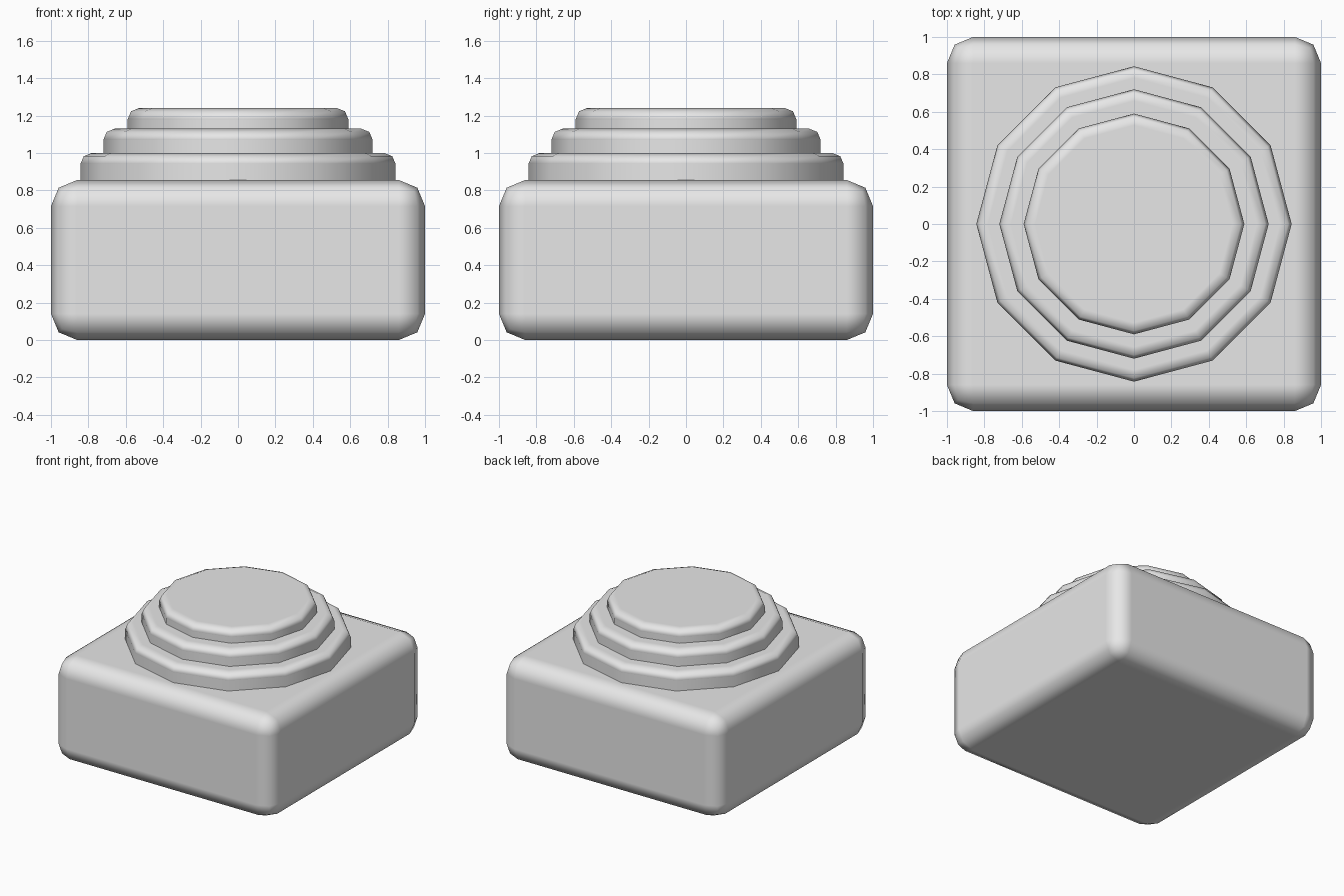
import bpy
import math

default_cube = bpy.data.objects.get("Cube")
if default_cube:
    bpy.data.objects.remove(default_cube, do_unlink=True)

# One plain grey for everything
grey = bpy.data.materials.new("light_grey")
grey.use_nodes = True
grey.diffuse_color = (0.8, 0.8, 0.8, 1)
grey.node_tree.nodes["Principled BSDF"].inputs["Base Color"].default_value = grey.diffuse_color


def finish(name, bevel_width):
    """Name the active object, colour it and round its sharp edges."""
    obj = bpy.context.object
    obj.name = name
    obj.data.materials.append(grey)
    bpy.ops.object.transform_apply(location=False, rotation=False, scale=True)
    bpy.ops.object.shade_smooth()
    bevel = obj.modifiers.new("rounded_edges", "BEVEL")
    bevel.width = bevel_width
    bevel.segments = 2
    bevel.limit_method = 'ANGLE'
    bevel.angle_limit = math.radians(40)
    bevel.harden_normals = True
    return obj


# Square base block
BASE_TOP = 0.855
bpy.ops.mesh.primitive_cube_add(size=1, location=(0, 0, BASE_TOP / 2))
bpy.context.object.scale = (2, 2, BASE_TOP)
finish("base_block", 0.14)

# Three stacked twelve-sided tiers, each sunk into the one below
SINK = 0.08
bottom = BASE_TOP
for name, radius, top in (("lower_tier", 0.843, 1.0),
                          ("middle_tier", 0.72, 1.13),
                          ("upper_tier", 0.59, 1.24)):
    low = bottom - SINK
    bpy.ops.mesh.primitive_cylinder_add(vertices=12, radius=radius, depth=top - low,
                                        location=(0, 0, (top + low) / 2))
    finish(name, 0.06)
    bottom = top
